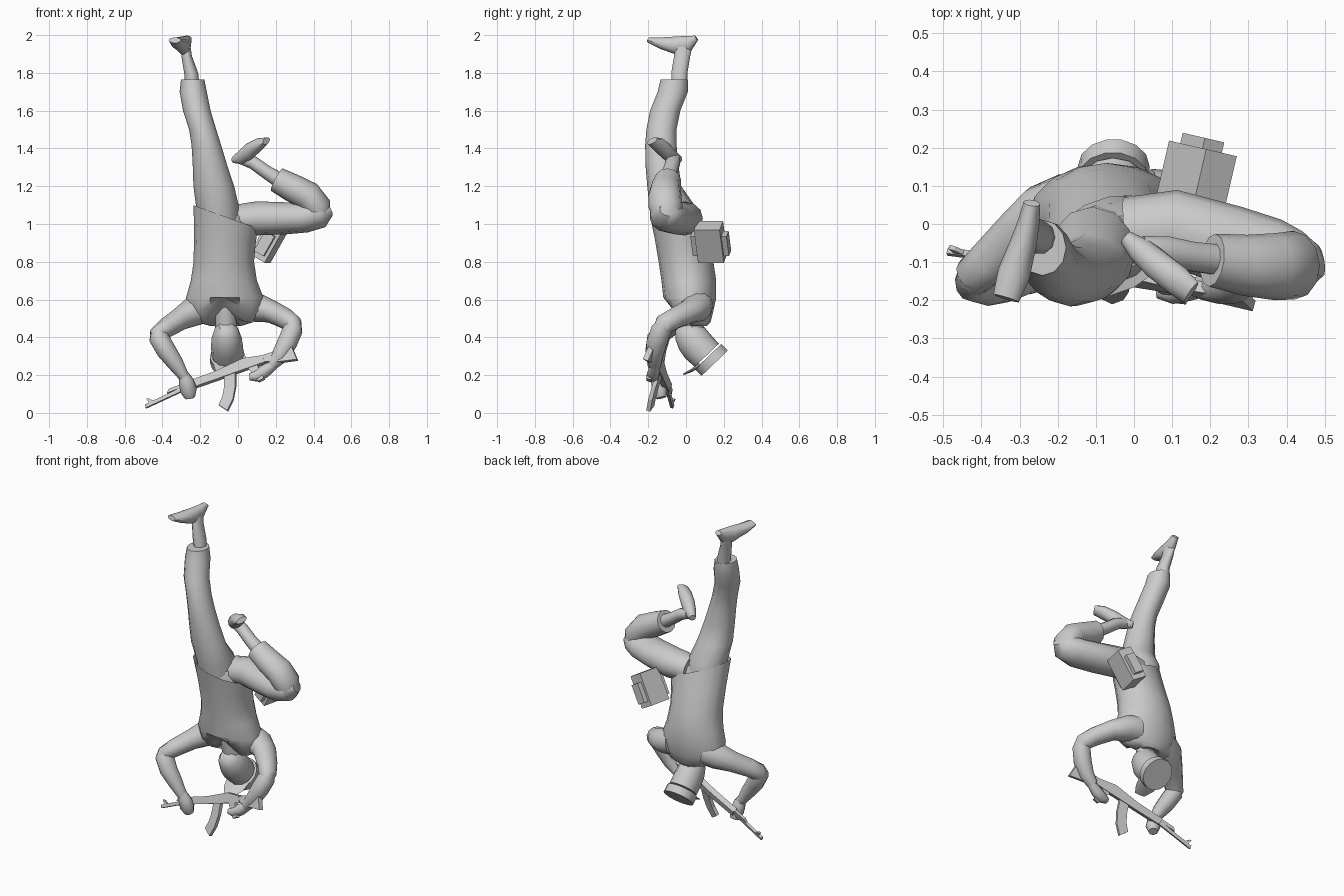
import bpy, bmesh, math
from mathutils import Vector, Matrix

grey = bpy.data.materials.new("plain grey")
grey.diffuse_color = (0.6, 0.6, 0.6, 1)


def finish(bm, name, smooth=True):
    bmesh.ops.recalc_face_normals(bm, faces=bm.faces)
    me = bpy.data.meshes.new(name)
    bm.to_mesh(me)
    bm.free()
    me.materials.append(grey)
    ob = bpy.data.objects.new(name, me)
    bpy.context.collection.objects.link(ob)
    if smooth:
        bpy.context.view_layer.objects.active = ob
        ob.select_set(True)
        bpy.ops.object.shade_smooth_by_angle(angle=math.radians(50))
        ob.select_set(False)
    return ob


def tube(name, rings, ref=(0, 1, 0), axis=None, sides=12, warp=None, caps=(True, True)):
    """Loft of ellipses: each ring is x, y, z, radius across ref, radius along ref."""
    bm = bmesh.new()
    pts = [Vector(r[:3]) for r in rings]
    loops = []
    for i, r in enumerate(rings):
        t = Vector(axis) if axis else pts[min(i + 1, len(pts) - 1)] - pts[max(i - 1, 0)]
        t.normalize()
        a = Vector(ref).cross(t).normalized()
        b = t.cross(a)
        loop = []
        for k in range(sides):
            g = 2 * math.pi * k / sides
            p = pts[i] + a * r[3] * math.cos(g) + b * r[4] * math.sin(g)
            loop.append(bm.verts.new(warp(p) if warp else p))
        loops.append(loop)
    for l0, l1 in zip(loops, loops[1:]):
        for k in range(sides):
            n = (k + 1) % sides
            bm.faces.new((l0[k], l0[n], l1[n], l1[k]))
    if caps[0]:
        bm.faces.new(loops[0])
    if caps[1]:
        bm.faces.new(loops[-1])
    return finish(bm, name)


def box(name, centre, size, rot):
    bm = bmesh.new()
    bmesh.ops.create_cube(bm, size=1)
    bm.transform(Matrix.Translation(centre) @ rot.to_4x4() @ Matrix.Diagonal((*size, 1)))
    finish(bm, name, False)


def rifle_part(name, outline, thick):
    """Flat x-z outline laid in the slanted plane of the rifle, then thickened."""
    n = Vector((0.277, 1, -0.326)).normalized() * thick / 2
    bm = bmesh.new()
    pts = [Vector((x, -0.219 - 0.277 * x + 0.326 * z, z)) for x, z in outline]
    f = [bm.verts.new(p - n) for p in pts]
    b = [bm.verts.new(p + n) for p in pts]
    bm.faces.new(f)
    bm.faces.new(b[::-1])
    for i in range(len(f)):
        j = (i + 1) % len(f)
        bm.faces.new((f[i], b[i], b[j], f[j]))
    finish(bm, name, False)


# Jacket: slanted open hem, notch at the collar
def jacket_shape(p):
    p = p.copy()
    if p.z > 0.85:
        k = min(1, (p.z - 0.85) / 0.15)
        p.y += 0.2 * k * (p.x + 0.07)
        p.z -= 0.36 * k * (p.x + 0.07)
    if p.z < 0.58 and p.y < 0.02:
        p.z += 0.09 * max(0, 1 - abs(p.x + 0.07) / 0.11)
    return p


tube("jacket", [(-0.065, 0.05, 0.46, 0.08, 0.06), (-0.07, 0.04, 0.48, 0.15, 0.09),
                (-0.07, 0.025, 0.54, 0.2, 0.12), (-0.07, 0.02, 0.61, 0.205, 0.14),
                (-0.075, 0.015, 0.7, 0.175, 0.145), (-0.075, 0.0, 0.8, 0.16, 0.145),
                (-0.07, -0.03, 0.92, 0.163, 0.135), (-0.065, -0.06, 1.04, 0.17, 0.13)],
     axis=(0, 0, 1), sides=16, warp=jacket_shape, caps=(True, False))

# Trousers: seat, straight leg, bent leg
tube("trouser_seat", [(-0.07, -0.03, 0.88, 0.14, 0.11), (-0.07, -0.055, 1.0, 0.15, 0.11),
                      (-0.07, -0.06, 1.07, 0.12, 0.08)], axis=(0, 0, 1), warp=jacket_shape)
tube("straight_leg", [(-0.1, -0.06, 0.98, 0.11, 0.11), (-0.11, -0.075, 1.1, 0.113, 0.12),
                      (-0.128, -0.115, 1.2, 0.108, 0.09), (-0.15, -0.128, 1.32, 0.09, 0.087),
                      (-0.168, -0.133, 1.42, 0.078, 0.083), (-0.187, -0.13, 1.5, 0.072, 0.08),
                      (-0.218, -0.11, 1.6, 0.073, 0.08), (-0.237, -0.07, 1.7, 0.072, 0.08),
                      (-0.24, -0.062, 1.765, 0.062, 0.073)], axis=(0, 0, 1))
tube("bent_thigh", [(-0.02, -0.02, 1.02, 0.08, 0.09), (0.1, -0.01, 1.03, 0.09, 0.1),
                    (0.25, -0.055, 1.03, 0.085, 0.105), (0.36, -0.09, 1.035, 0.08, 0.105),
                    (0.44, -0.105, 1.055, 0.075, 0.085), (0.485, -0.095, 1.075, 0.035, 0.045)])
tube("bent_shin", [(0.43, -0.105, 1.03, 0.06, 0.07), (0.42, -0.108, 1.09, 0.075, 0.09),
                   (0.37, -0.112, 1.15, 0.078, 0.088), (0.29, -0.108, 1.19, 0.075, 0.08),
                   (0.205, -0.095, 1.235, 0.067, 0.07)])

# Boots: ankle shafts and wedge-shaped feet
tube("straight_ankle", [(-0.24, -0.035, 1.72, 0.038, 0.042), (-0.248, -0.035, 1.8, 0.037, 0.045),
                        (-0.272, -0.02, 1.89, 0.028, 0.045), (-0.28, -0.01, 1.96, 0.025, 0.05)],
     axis=(0, 0, 1), sides=10)
tube("straight_foot", [(-0.268, 0.055, 1.985, 0.022, 0.015), (-0.275, 0.01, 1.955, 0.028, 0.045),
                       (-0.29, -0.05, 1.945, 0.035, 0.05), (-0.315, -0.13, 1.958, 0.043, 0.032),
                       (-0.335, -0.195, 1.973, 0.035, 0.015)], ref=(0, 0, 1), sides=10)
tube("bent_ankle", [(0.23, -0.095, 1.225, 0.042, 0.042), (0.15, -0.085, 1.275, 0.036, 0.04),
                    (0.08, -0.07, 1.325, 0.035, 0.04), (0.02, -0.06, 1.345, 0.03, 0.03)], sides=10)
tube("bent_foot", [(-0.022, -0.035, 1.34, 0.02, 0.018), (0.02, -0.07, 1.35, 0.035, 0.04),
                   (0.065, -0.11, 1.39, 0.04, 0.042), (0.115, -0.15, 1.425, 0.042, 0.032),
                   (0.15, -0.18, 1.44, 0.035, 0.016)], ref=(-0.6, 0, 0.8), sides=10)

# Sleeves and hands
tube("left_upper_arm", [(-0.17, 0.05, 0.56, 0.08, 0.085), (-0.24, 0.025, 0.535, 0.078, 0.08),
                        (-0.31, -0.03, 0.495, 0.06, 0.065), (-0.38, -0.1, 0.45, 0.053, 0.06),
                        (-0.425, -0.14, 0.415, 0.046, 0.055), (-0.43, -0.155, 0.385, 0.035, 0.04)])
tube("left_forearm", [(-0.425, -0.13, 0.445, 0.035, 0.04), (-0.42, -0.145, 0.4, 0.053, 0.06),
                      (-0.38, -0.16, 0.33, 0.052, 0.055), (-0.33, -0.16, 0.26, 0.043, 0.045),
                      (-0.285, -0.155, 0.19, 0.028, 0.032)])
tube("left_hand", [(-0.29, -0.155, 0.21, 0.025, 0.025), (-0.275, -0.15, 0.17, 0.04, 0.035),
                   (-0.262, -0.14, 0.12, 0.045, 0.042), (-0.255, -0.13, 0.08, 0.028, 0.028)], sides=8)
tube("right_upper_arm", [(0.04, 0.06, 0.57, 0.085, 0.085), (0.11, 0.055, 0.555, 0.075, 0.085),
                         (0.18, 0.015, 0.535, 0.06, 0.07), (0.25, -0.06, 0.5, 0.055, 0.06),
                         (0.29, -0.115, 0.47, 0.05, 0.055), (0.3, -0.14, 0.43, 0.035, 0.04)])
tube("right_forearm", [(0.3, -0.105, 0.49, 0.035, 0.035), (0.29, -0.13, 0.44, 0.053, 0.055),
                       (0.26, -0.155, 0.37, 0.053, 0.055), (0.22, -0.165, 0.3, 0.045, 0.045),
                       (0.175, -0.165, 0.25, 0.03, 0.033)])
tube("right_hand", [(0.19, -0.165, 0.255, 0.025, 0.025), (0.14, -0.17, 0.22, 0.035, 0.033),
                    (0.1, -0.175, 0.195, 0.033, 0.035), (0.06, -0.175, 0.19, 0.018, 0.02)], sides=8)

# Neck, head and cap
tube("neck", [(-0.07, 0.02, 0.57, 0.06, 0.06), (-0.065, 0.03, 0.48, 0.058, 0.06),
              (-0.06, 0.045, 0.41, 0.06, 0.06)], sides=10)
tube("head", [(-0.065, -0.03, 0.46, 0.035, 0.035), (-0.062, -0.005, 0.435, 0.065, 0.07),
              (-0.06, 0.03, 0.395, 0.08, 0.09), (-0.058, 0.065, 0.35, 0.085, 0.092),
              (-0.055, 0.11, 0.305, 0.085, 0.088)], axis=(0, 0.69, -0.72))
tube("cap_band", [(-0.055, 0.117, 0.298, 0.094, 0.098), (-0.053, 0.152, 0.263, 0.094, 0.098)],
     axis=(0, 0.69, -0.72), sides=14)
tube("cap_visor", [(-0.055, 0.075, 0.255, 0.075, 0.012), (-0.055, 0.03, 0.225, 0.065, 0.008),
                   (-0.055, -0.015, 0.203, 0.035, 0.004)], ref=(0, 0.6, -0.8), sides=8)

# Rifle: stock, receiver, barrel, magazine, grip, sights
rifle_part("rifle_stock", [(0.11, 0.27), (0.115, 0.295), (0.285, 0.352), (0.315, 0.28), (0.2, 0.265)], 0.03)
rifle_part("rifle_receiver", [(-0.11, 0.175), (-0.12, 0.215), (0.03, 0.285), (0.13, 0.3), (0.145, 0.265)], 0.035)
rifle_part("rifle_handguard", [(-0.27, 0.12), (-0.285, 0.155), (-0.12, 0.215), (-0.1, 0.178)], 0.035)
rifle_part("rifle_barrel", [(-0.487, 0.025), (-0.49, 0.043), (-0.28, 0.142), (-0.27, 0.125)], 0.016)
rifle_part("rifle_gas_tube", [(-0.375, 0.103), (-0.365, 0.125), (-0.28, 0.158), (-0.28, 0.14)], 0.014)
rifle_part("rifle_front_sight", [(-0.465, 0.045), (-0.485, 0.075), (-0.47, 0.075), (-0.44, 0.06)], 0.012)
rifle_part("rifle_magazine", [(-0.07, 0.2), (-0.07, 0.14), (-0.08, 0.085), (-0.1, 0.04), (-0.055, 0.01),
                              (-0.025, 0.07), (-0.012, 0.14), (-0.012, 0.22)], 0.022)
rifle_part("rifle_grip", [(0.05, 0.24), (0.11, 0.165), (0.14, 0.18), (0.1, 0.26)], 0.026)

# Hip pouch with a small pocket on each side
rot = Matrix.Rotation(math.radians(-13), 3, 'Z') @ Matrix.Rotation(math.radians(30), 3, 'Y')
mid = Vector((0.165, 0.13, 0.905))
box("hip_pouch", mid, (0.095, 0.14, 0.2), rot)
for side, label in ((1, "rear"), (-1, "front")):
    box(label + "_pocket", mid + rot @ Vector((0, 0.083 * side, -0.01)), (0.06, 0.03, 0.12), rot)
